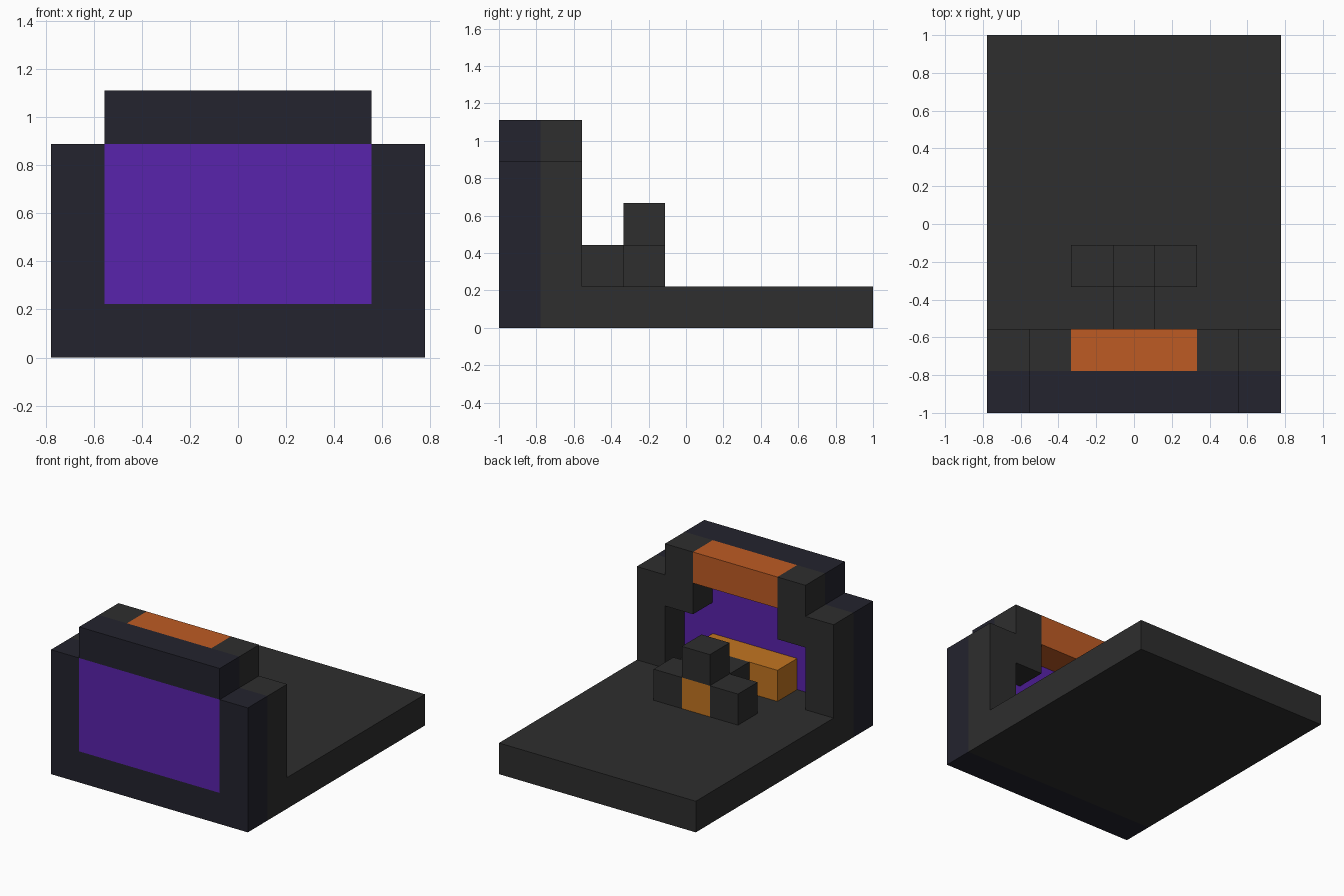
import bpy

# Remove the default cube
if "Cube" in bpy.data.objects:
    bpy.data.objects.remove(bpy.data.objects["Cube"], do_unlink=True)

U = 2 / 9           # edge of one cell
WIDE, LONG = 7, 9   # footprint in cells


def linear(c):
    c /= 255
    return c / 12.92 if c <= 0.04045 else ((c + 0.055) / 1.055) ** 2.4


def material(name, r, g, b):
    mat = bpy.data.materials.new(name)
    mat.use_nodes = True
    colour = (linear(r), linear(g), linear(b), 1)
    mat.diffuse_color = colour
    mat.node_tree.nodes["Principled BSDF"].inputs["Base Color"].default_value = colour
    return mat


charcoal = material("charcoal", 46, 46, 46)
navy = material("dark navy", 35, 35, 46)
purple = material("purple", 89, 35, 172)
orange = material("burnt orange", 190, 91, 36)
amber = material("amber", 194, 117, 33)


def block(name, mat, x, y, z):
    """Box spanning the given (start, end) cell ranges."""
    spans = (x, y, z)
    origin = (WIDE / 2, LONG / 2, 0)
    centre = [(sum(s) / 2 - o) * U for s, o in zip(spans, origin)]
    bpy.ops.mesh.primitive_cube_add(size=1, location=centre)
    obj = bpy.context.object
    obj.name = name
    obj.scale = [(s[1] - s[0]) * U for s in spans]
    bpy.ops.object.transform_apply(location=False, rotation=False, scale=True)
    obj.data.materials.append(mat)


def pair(name, mat, x, y, z):
    """Block on the left (+x) and its mirror on the right."""
    block("left_" + name, mat, (WIDE - x[1], WIDE - x[0]), y, z)
    block("right_" + name, mat, x, y, z)


# Floor slab
block("floor", charcoal, (0, 7), (1, 9), (0, 1))

# Front frame around the screen
block("frame_sill", navy, (0, 7), (0, 1), (0, 1))
pair("frame_post", navy, (0, 1), (0, 1), (1, 4))
block("frame_lintel", navy, (1, 6), (0, 1), (4, 5))
block("screen", purple, (1, 6), (0, 1), (1, 4))

# Inner arch behind the frame
pair("arch_post", charcoal, (0, 1), (1, 2), (1, 4))
pair("arch_shoulder", charcoal, (1, 2), (1, 2), (3, 5))
block("overhead_panel", orange, (2, 5), (1, 2), (4, 5))

# Console under the screen
block("console", amber, (2, 5), (1, 2), (1, 2))

# Seat with back, arms and coloured core
block("seat", charcoal, (3, 4), (2, 3), (1, 2))
block("seat_core", amber, (3, 4), (3, 4), (1, 2))
block("seat_back", charcoal, (3, 4), (3, 4), (2, 3))
pair("seat_arm", charcoal, (2, 3), (3, 4), (1, 2))
